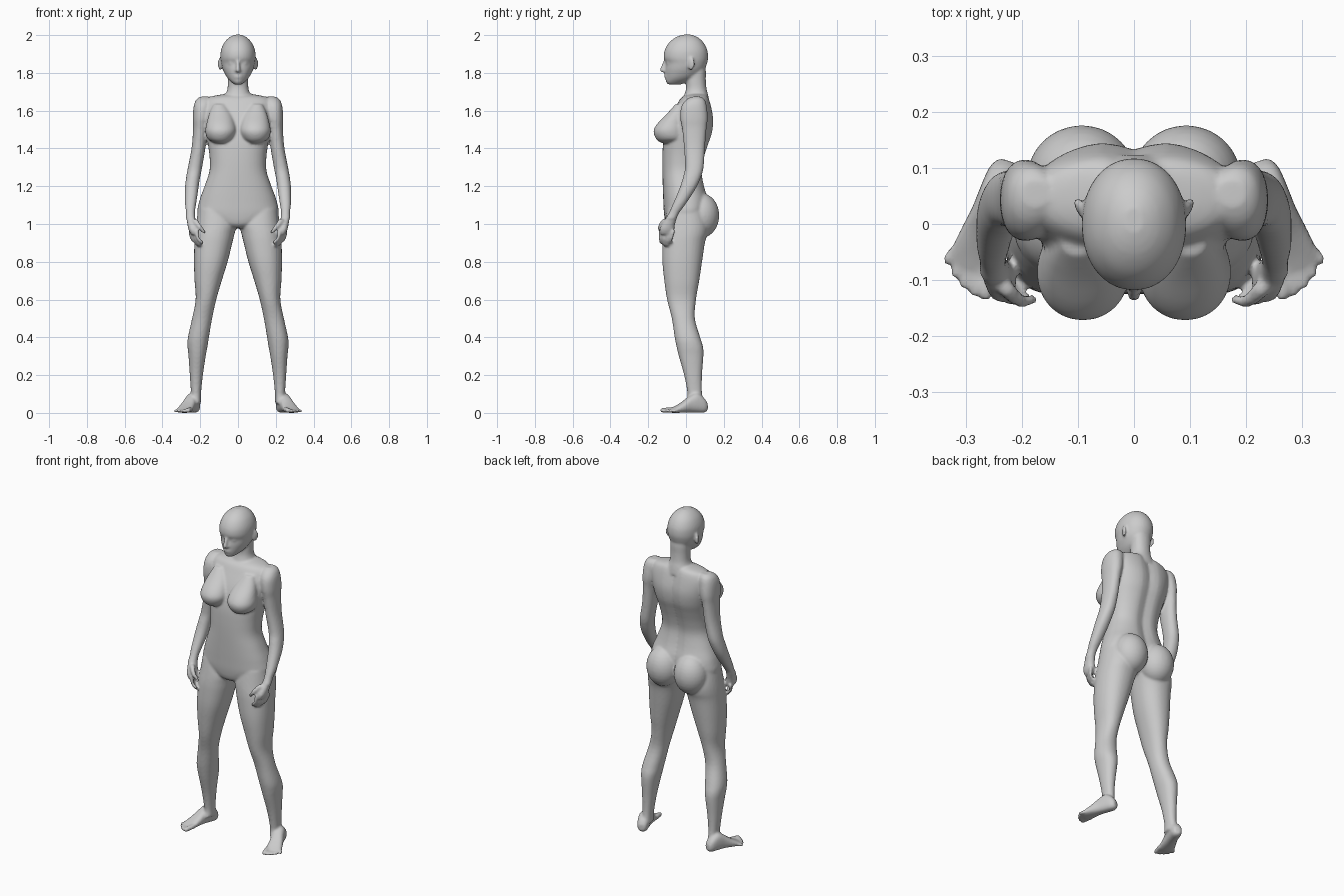
import bpy, bmesh, math
from mathutils import Matrix, Vector

bm = bmesh.new()


def spline(rows, steps=4):
    """Catmull-Rom interpolation through rows of numbers."""
    out = []
    for i in range(len(rows) - 1):
        a, b = rows[max(i - 1, 0)], rows[i]
        c, d = rows[i + 1], rows[min(i + 2, len(rows) - 1)]
        for s in range(steps):
            t = s / steps
            out.append([0.5 * (2 * q + (r - p) * t + (2 * p - 5 * q + 4 * r - w) * t * t
                               + (3 * q - p - 3 * r + w) * t ** 3)
                        for p, q, r, w in zip(a, b, c, d)])
    return out + [list(rows[-1])]


def skin(rings):
    """Closed surface over a list of rings of points."""
    rings = [[bm.verts.new(p) for p in ring] for ring in rings]
    n = len(rings[0])
    for a, b in zip(rings, rings[1:]):
        for k in range(n):
            m = (k + 1) % n
            bm.faces.new((a[k], a[m], b[m], b[k]))
    bm.faces.new(rings[0])
    bm.faces.new(rings[-1])


def loft(rows, power=2.2, groove=0.0, matrix=Matrix(), sides=32):
    """Rows are (height, x min, x max, y min, y max) of rounded sections."""
    rings = []
    for z, x0, x1, y0, y1 in spline(rows):
        ring = []
        for k in range(sides):
            a = 2 * math.pi * k / sides
            c, s = math.cos(a), math.sin(a)
            x = (x0 + x1) / 2 + (x1 - x0) / 2 * math.copysign(abs(c) ** (2 / power), c)
            y = (y0 + y1) / 2 + (y1 - y0) / 2 * math.copysign(abs(s) ** (2 / power), s)
            if s > 0:
                y -= groove * math.exp(-(x / 0.035) ** 2)
            ring.append(matrix @ Vector((x, y, z)))
        rings.append(ring)
    skin(rings)


def circle(r, z, matrix, sides):
    return [matrix @ Vector((r * math.cos(2 * math.pi * k / sides),
                             r * math.sin(2 * math.pi * k / sides), z)) for k in range(sides)]


def ball(center, radii, turn=0.0, sides=24):
    m = (Matrix.Translation(center) @ Matrix.Rotation(math.radians(turn), 4, 'Z')
         @ Matrix.Diagonal((*radii, 1)))
    half = sides // 2
    angles = [math.pi * (i + .25) / (half + .5 - .0) for i in range(half + 1)]
    skin([circle(math.sin(a), -math.cos(a), m, sides) for a in angles])


def digit(*points):
    """Rounded finger or toe through (x, y, z, radius) points."""
    path = spline(points)
    rings = []
    for i, p in enumerate(path):
        way = Vector(path[min(i + 1, len(path) - 1)][:3]) - Vector(path[max(i - 1, 0)][:3])
        turn = Vector((0, 0, 1)).rotation_difference(way).to_matrix().to_4x4()
        rings.append(circle(p[3], 0, Matrix.Translation(p[:3]) @ turn, 12))
    skin(rings)
    for p in (path[0], path[-1]):
        ball(p[:3], (p[3],) * 3, sides=12)


# Leg
loft([(1.08, .02, .21, -.10, .10), (1.0, .006, .222, -.115, .12), (.95, .018, .228, -.122, .115),
      (.9, .03, .231, -.125, .1), (.8, .055, .233, -.125, .085), (.7, .086, .23, -.115, .07),
      (.6, .115, .224, -.1, .053), (.5, .137, .243, -.075, .047), (.4, .154, .265, -.06, .075),
      (.35, .162, .267, -.05, .09), (.3, .171, .262, -.038, .092), (.2, .186, .255, -.01, .085),
      (.1, .196, .249, .008, .085), (.05, .196, .252, 0, .1)])

# Foot: lofted from heel to ball, turned outwards
foot = Matrix.Translation((.222, .112, 0)) @ Matrix.Rotation(math.radians(19), 4, 'Z')
lay = foot @ Matrix(((1, 0, 0, 0), (0, 0, -1, 0), (0, 1, 0, 0), (0, 0, 0, 1)))
loft([(0, -.018, .018, .012, .05), (.02, -.03, .03, .001, .08), (.06, -.034, .034, .001, .105),
      (.1, -.035, .036, .002, .088), (.14, -.038, .042, .001, .058), (.18, -.042, .046, 0, .034),
      (.205, -.038, .036, .001, .022)], 2.5, matrix=lay)
for i in range(5):
    x, r = -.032 + .0185 * i, (.0135, .0095, .009, .009, .0085)[i]
    end = (.25, .25, .242, .23, .213)[i]
    a, b = foot @ Vector((x, -.18, r + .005)), foot @ Vector((x * 1.15, r - end, r))
    digit((*a, r), (*b, r))

# Buttock and breast
ball((.093, .08, 1.045), (.098, .096, .118), sides=32)
loft([(1.635, .07, .13, -.055, 0), (1.585, .035, .152, -.1, 0), (1.53, .015, .167, -.153, 0),
      (1.49, .009, .173, -.172, 0), (1.45, .025, .16, -.158, 0), (1.428, .06, .12, -.13, -.04)], 2.1)

# Arm
loft([(1.674, .15, .2, .03, .08), (1.657, .14, .222, 0, .1), (1.62, .14, .235, -.025, .11),
      (1.56, .15, .239, -.03, .115), (1.5, .163, .238, -.02, .108), (1.4, .173, .246, -.01, .1),
      (1.3, .19, .265, -.005, .093), (1.25, .2, .274, -.015, .08), (1.2, .208, .28, -.03, .058),
      (1.15, .215, .281, -.05, .028), (1.1, .223, .28, -.072, -.006), (1.06, .228, .275, -.09, -.035),
      (1.03, .226, .276, -.108, -.05)])

# Palm, fingers and thumb
loft([(1.04, .228, .275, -.1, -.045), (1.0, .218, .268, -.126, -.058),
      (.97, .21, .262, -.14, -.062), (.945, .212, .25, -.136, -.07)])
for i in range(4):
    t = i / 3
    reach = (0, -.012, -.012, .002)[i]
    digit((.219 + .033 * t, -.134 + .066 * t, .96, .0105),
          (.212 + .035 * t, -.137 + .06 * t, .925 + reach / 2, .0095),
          (.189 + .035 * t, -.131 + .05 * t, .9 + reach, .008))
digit((.228, -.115, 1.015, .015), (.203, -.137, .985, .0125), (.18, -.134, .957, .009))

# Ear and eye
ball((.094, .027, 1.848), (.009, .022, .035), -28)
ball((.033, -.087, 1.85), (.017, .017, .012))

# Mirror everything so far to the other side
copy = bmesh.ops.duplicate(bm, geom=bm.verts[:] + bm.edges[:] + bm.faces[:])["geom"]
for v in copy:
    if isinstance(v, bmesh.types.BMVert):
        v.co.x *= -1

# Torso
torso = [(1.688, .075, .015, .105), (1.668, .16, -.025, .122), (1.62, .188, -.055, .137),
         (1.55, .182, -.09, .149), (1.48, .17, -.112, .142), (1.42, .159, -.122, .122),
         (1.35, .15, -.125, .1), (1.28, .151, -.125, .088), (1.2, .177, -.123, .1),
         (1.12, .205, -.12, .122), (1.05, .21, -.116, .115), (1.0, .13, -.105, .08),
         (.978, .04, -.08, .04)]
loft([(z, -w, w, f, b) for z, w, f, b in torso], 2.35, groove=.016, sides=48)

# Neck
neck = [(1.64, .1, -.02, .125), (1.68, .07, -.01, .118), (1.715, .056, .0, .109),
        (1.76, .054, .002, .105), (1.81, .055, .01, .105), (1.86, .05, .02, .1)]
loft([(z, -w, w, f, b) for z, w, f, b in neck])

# Head
head = [(2.002, .018, -.018, .03), (1.988, .046, -.055, .063), (1.96, .073, -.09, .093),
        (1.92, .09, -.113, .113), (1.88, .093, -.118, .117), (1.853, .089, -.108, .112),
        (1.82, .081, -.11, .1), (1.79, .067, -.109, .075), (1.77, .054, -.107, .045),
        (1.752, .036, -.106, .01), (1.738, .018, -.094, -.03)]
loft([(z, -w, w, f, b) for z, w, f, b in head], 2.1, sides=40)

# Nose and lips
digit((0, -.107, 1.868, .009), (0, -.119, 1.84, .01), (0, -.127, 1.815, .012))
ball((0, -.112, 1.811), (.019, .013, .009))
for z in (1.787, 1.775):
    ball((0, -.1035, z), (.024, .011, .006))

bmesh.ops.recalc_face_normals(bm, faces=bm.faces[:])
mesh = bpy.data.meshes.new("figure_body")
bm.to_mesh(mesh)
bm.free()
body = bpy.data.objects.new("figure_body", mesh)
bpy.context.collection.objects.link(body)
bpy.context.view_layer.objects.active = body
body.select_set(True)

# Fuse the parts into one skin and soften the joins
fuse = body.modifiers.new("fuse", 'REMESH')
fuse.mode = 'VOXEL'
fuse.voxel_size = .007
fuse.use_smooth_shade = True
soft = body.modifiers.new("soften", 'SMOOTH')
soft.factor = .5
soft.iterations = 4
for name in ("fuse", "soften"):
    bpy.ops.object.modifier_apply(modifier=name)
